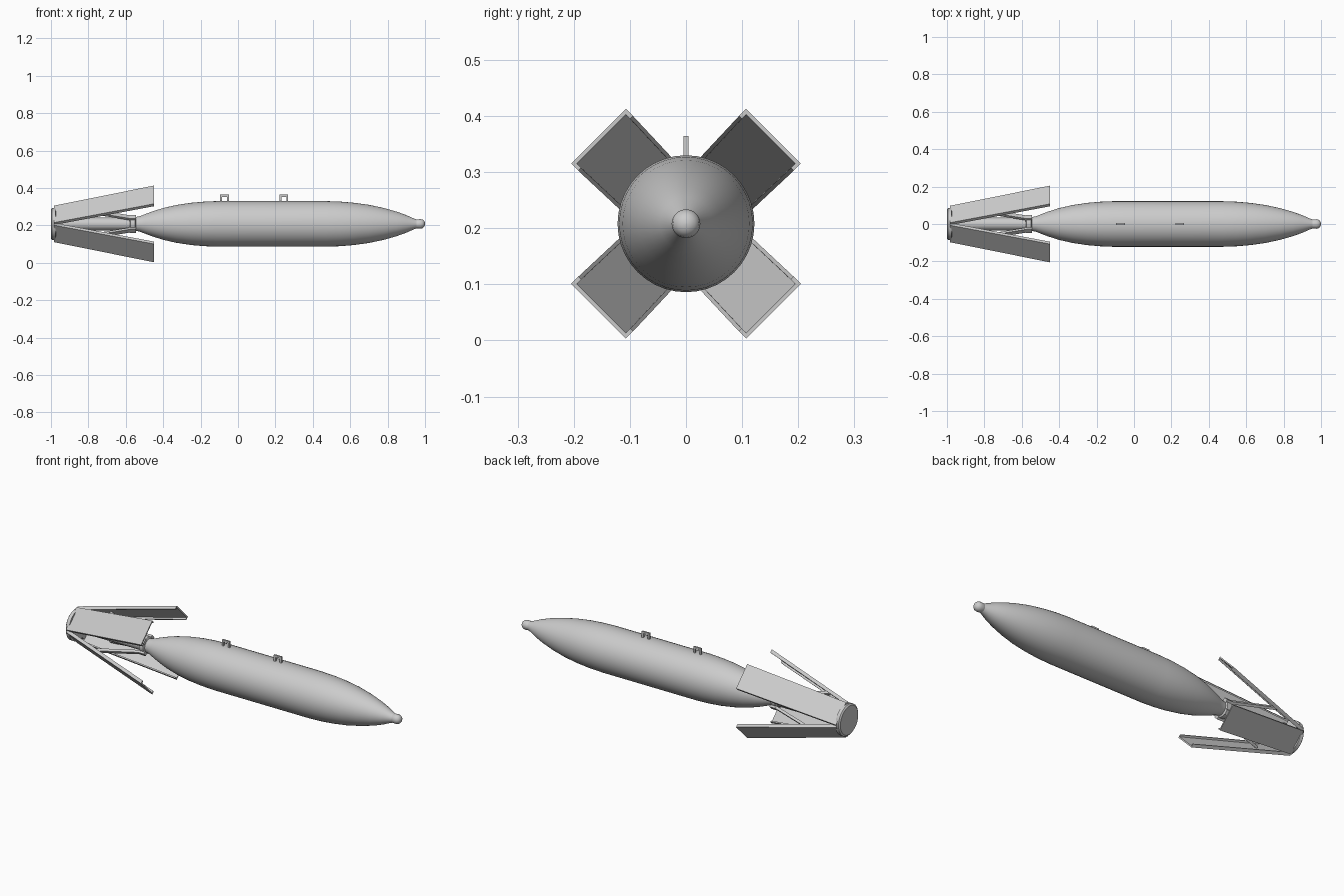
import bpy, bmesh, math
from mathutils import Matrix, Vector

if "Cube" in bpy.data.objects:
    bpy.data.objects.remove(bpy.data.objects["Cube"])

ZC = 0.208  # height of the long axis

grey = bpy.data.materials.new("light grey")
grey.diffuse_color = (0.6, 0.6, 0.6, 1)
grey.use_nodes = True
grey.node_tree.nodes["Principled BSDF"].inputs["Base Color"].default_value = grey.diffuse_color


def make(name, verts, faces, smooth=False):
    mesh = bpy.data.meshes.new(name)
    mesh.from_pydata(verts, [], faces)
    bm = bmesh.new()
    bm.from_mesh(mesh)
    bmesh.ops.remove_doubles(bm, verts=bm.verts, dist=1e-6)
    bmesh.ops.recalc_face_normals(bm, faces=bm.faces)
    bm.to_mesh(mesh)
    bm.free()
    mesh.materials.append(grey)
    ob = bpy.data.objects.new(name, mesh)
    bpy.context.collection.objects.link(ob)
    if smooth:
        bpy.ops.object.select_all(action='DESELECT')
        ob.select_set(True)
        bpy.context.view_layer.objects.active = ob
        bpy.ops.object.shade_smooth_by_angle(angle=math.radians(35))
    return ob


def lathe(name, profile, n=40):
    """Revolve (x, radius) points about the long axis and cap the ends."""
    verts = [(x, r * math.cos(2 * math.pi * k / n), ZC + r * math.sin(2 * math.pi * k / n))
             for x, r in profile for k in range(n)]
    faces = [(i * n + k, i * n + (k + 1) % n, (i + 1) * n + (k + 1) % n, (i + 1) * n + k)
             for i in range(len(profile) - 1) for k in range(n)]
    last = (len(profile) - 1) * n
    faces += [tuple(range(n)), tuple(range(last, last + n))]
    return make(name, verts, faces, True)


def loft(name, a, b, turn=None):
    """Join two matching outlines; turn spins the part about the long axis."""
    n = len(a)
    verts = [Vector(p) for p in a + b]
    if turn is not None:
        rot = Matrix.Rotation(turn, 3, 'X')
        verts = [rot @ v + Vector((0, 0, ZC)) for v in verts]
    faces = [(i, (i + 1) % n, n + (i + 1) % n, n + i) for i in range(n)]
    faces += [tuple(range(n)), tuple(range(n, 2 * n))]
    return make(name, verts, faces)


# Main body with tapered tail and nose
lathe("body", [(-0.55, 0.036), (-0.525, 0.041), (-0.50, 0.051), (-0.46, 0.066), (-0.40, 0.085),
               (-0.33, 0.101), (-0.25, 0.113), (-0.18, 0.119), (-0.11, 0.122), (0.47, 0.122),
               (0.55, 0.119), (0.62, 0.113), (0.70, 0.102), (0.78, 0.085), (0.85, 0.065),
               (0.90, 0.047), (0.94, 0.029), (0.955, 0.024)])
# Rounded fuze tip
lathe("nose_fuze", [(0.945, 0.020), (0.955, 0.024), (0.975, 0.0255), (0.987, 0.023),
                    (0.995, 0.016), (0.999, 0.008), (1.0, 0.001)])
# Tail tube, front collar and rear cap
lathe("tail_tube", [(-0.99, 0.034), (-0.56, 0.034)])
lathe("tail_collar", [(-0.578, 0.036), (-0.576, 0.045), (-0.55, 0.045), (-0.545, 0.036)])
lathe("rear_cap", [(-1.0, 0.066), (-1.0, 0.078), (-0.994, 0.086), (-0.975, 0.086), (-0.97, 0.03)])
lathe("rear_disc", [(-0.999, 0.062), (-0.985, 0.062)])


def channel(x, w, d, lip, t=0.007):
    """Cross-section of a fin: a flat plate with two inward side lips."""
    return [(x, -w, d), (x, w, d), (x, w, d - lip), (x, w - t, d - lip),
            (x, w - t, d - t), (x, -w + t, d - t), (x, -w + t, d - lip), (x, -w, d - lip)]


def box_section(x, w, lo, hi):
    return [(x, -w, lo), (x, w, lo), (x, w, hi), (x, -w, hi)]


# Four opened fins with hinge blocks and support arms
for k in range(4):
    turn = math.radians(45 + 90 * k)
    loft("fin", channel(-0.985, 0.064, 0.0735, 0.018), channel(-0.45, 0.069, 0.2206, 0.018), turn)
    loft("fin_hinge", box_section(-0.99, 0.045, 0.03, 0.072),
         box_section(-0.955, 0.045, 0.03, 0.075), turn)
    loft("support_arm", box_section(-0.83, 0.012, 0.098, 0.112),
         box_section(-0.565, 0.012, 0.036, 0.050), turn)
    loft("arm_pivot", box_section(-0.58, 0.014, 0.03, 0.054),
         box_section(-0.545, 0.014, 0.03, 0.054), turn)

# Two suspension lugs on top of the body
for cx in (-0.072, 0.245):
    outline = [(-0.023, 0.322), (-0.023, 0.364), (0.023, 0.364), (0.023, 0.322),
               (0.013, 0.322), (0.013, 0.353), (-0.013, 0.353), (-0.013, 0.322)]
    loft("suspension_lug", [(cx + x, -0.0045, z) for x, z in outline],
         [(cx + x, 0.0045, z) for x, z in outline])
